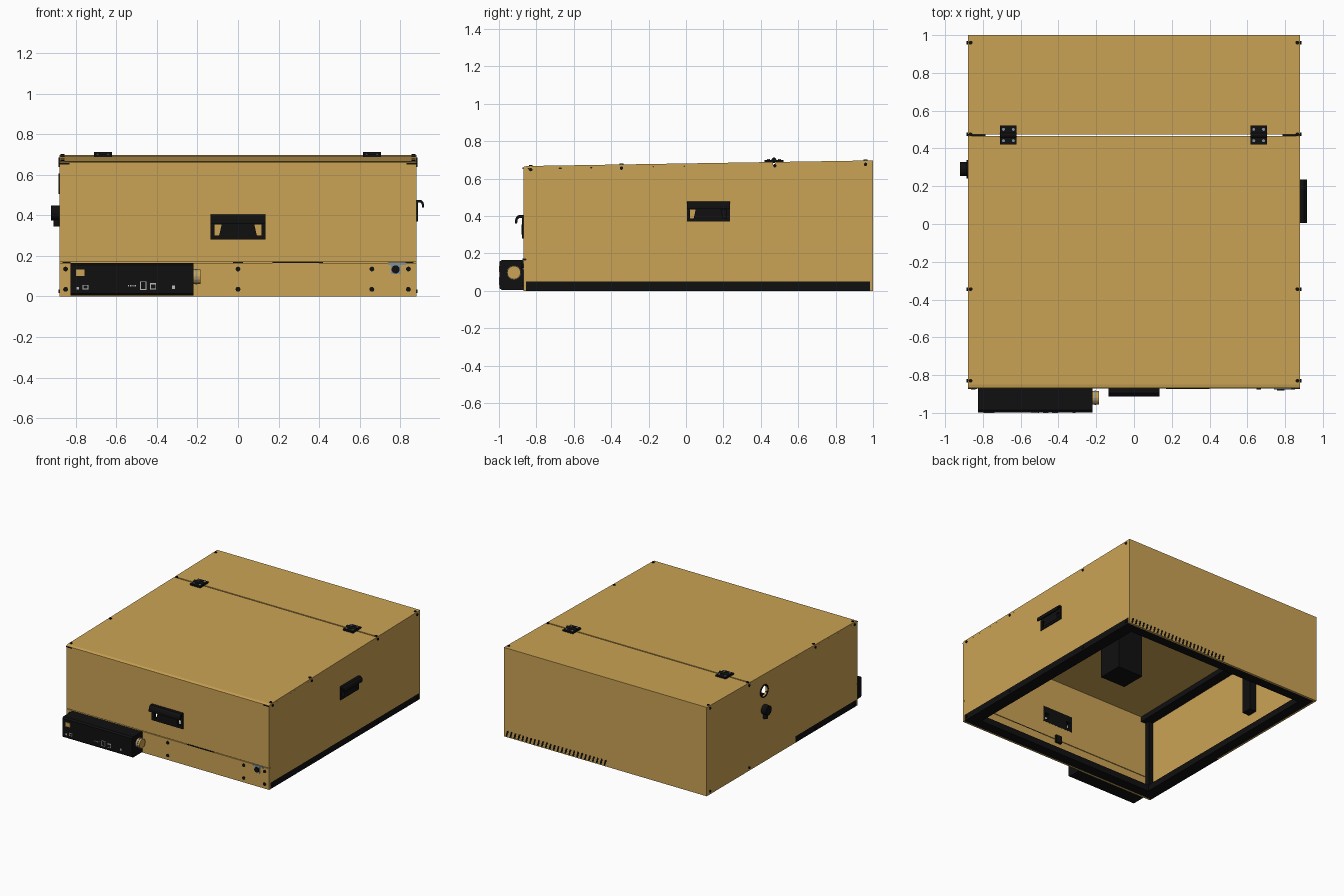
import bpy, bmesh, math
from mathutils import Matrix, Vector

cube = bpy.data.objects.get("Cube")
if cube:
    bpy.data.objects.remove(cube)


def material(name, r, g, b):
    m = bpy.data.materials.new(name)
    m.use_nodes = True
    m.diffuse_color = (r, g, b, 1)
    m.node_tree.nodes["Principled BSDF"].inputs["Base Color"].default_value = (r, g, b, 1)
    return m


WOOD = material("plywood tan", 0.6, 0.37, 0.09)
BLACK = material("black", 0.005, 0.005, 0.005)
STEEL = material("blue grey steel", 0.22, 0.29, 0.36)
LIGHT = material("light grey", 0.5, 0.5, 0.5)

W, FRONT, BACK, T = 0.88, -0.87, 1.0, 0.015


def top(y):
    return 0.667 + (y - FRONT) * 0.016


def add_prism(bm, pts, axis, a, b):
    """Extrude a flat outline along an axis; outline is in the other two axes."""
    def place(p, d):
        v = list(p)
        v.insert("xyz".index(axis), d)
        return bm.verts.new(v)
    lo, hi = [place(p, a) for p in pts], [place(p, b) for p in pts]
    bm.faces.new(lo)
    bm.faces.new(hi)
    for i in range(len(pts)):
        j = (i + 1) % len(pts)
        bm.faces.new((lo[i], lo[j], hi[j], hi[i]))


def add_box(bm, x0, x1, y0, y1, z0, z1):
    add_prism(bm, [(x0, y0), (x1, y0), (x1, y1), (x0, y1)], "z", z0, z1)


def add_cyl(bm, c, r, depth, axis, n=12):
    rot = {"x": Matrix.Rotation(math.pi / 2, 4, "Y"),
           "y": Matrix.Rotation(math.pi / 2, 4, "X"), "z": Matrix()}[axis]
    bmesh.ops.create_cone(bm, cap_ends=True, segments=n, radius1=r, radius2=r,
                          depth=depth, matrix=Matrix.Translation(c) @ rot)


def finish(bm, name, mat, matrix=None):
    if matrix:
        bm.transform(matrix)
    bmesh.ops.recalc_face_normals(bm, faces=bm.faces)
    me = bpy.data.meshes.new(name)
    bm.to_mesh(me)
    bm.free()
    me.materials.append(mat)
    ob = bpy.data.objects.new(name, me)
    bpy.context.collection.objects.link(ob)
    return ob


def boxes(name, mat, *dims):
    bm = bmesh.new()
    for d in dims:
        add_box(bm, *d)
    return finish(bm, name, mat)


def prism(name, mat, pts, axis, a, b):
    bm = bmesh.new()
    add_prism(bm, pts, axis, a, b)
    return finish(bm, name, mat)


def cylinders(name, mat, *args):
    bm = bmesh.new()
    for a in args:
        add_cyl(bm, *a)
    return finish(bm, name, mat)


def cut(ob, cutter):
    cutter.hide_render = True
    mod = ob.modifiers.new("opening", "BOOLEAN")
    mod.object = cutter
    mod.solver = "EXACT"
    bpy.context.view_layer.objects.active = ob
    bpy.ops.object.modifier_apply(modifier=mod.name)
    bpy.data.objects.remove(cutter)


# Side walls with sloping top edges
def side_wall(name, x):
    pts = [(FRONT + T, 0.05), (BACK - T, 0.05), (BACK - T, top(BACK) - T), (FRONT + T, top(FRONT) - T)]
    return prism(name, WOOD, pts, "x", x, x - math.copysign(T, x))


left_wall = side_wall("left_wall", W)
right_wall = side_wall("right_wall", -W)
boxes("right_wall_skirt", WOOD, (-W, -W + T, -0.1, BACK - T, 0, 0.05))
boxes("back_wall", WOOD, (-W, W, BACK - T, BACK, 0, top(BACK) - T))
boxes("lower_front_panel", WOOD, (-W, W, FRONT, FRONT + T, 0, 0.165))
lid_front = boxes("lid_front_panel", WOOD, (-W, W, FRONT, FRONT + T, 0.17, top(FRONT) - T))
boxes("front_seam", BLACK, (0.17, 0.4, FRONT - 0.003, FRONT + T, 0.164, 0.172))

# Top: fixed rear panel and hinged lid with a softened front edge
prism("rear_top_panel", WOOD, [(0.475, top(0.475) - T), (BACK, top(BACK) - T),
      (BACK, top(BACK)), (0.475, top(0.475))], "x", -W, W)
prism("lid_top_panel", WOOD, [(FRONT, top(FRONT) - T), (0.465, top(0.465) - T), (0.465, top(0.465)),
      (FRONT + 0.02, top(FRONT)), (FRONT + 0.006, top(FRONT) - 0.003), (FRONT, top(FRONT) - 0.008)], "x", -W, W)

# Hand holes and vent hole through the walls
cut(lid_front, boxes("front_hand_hole", BLACK, (-0.118, 0.118, -0.95, -0.8, 0.298, 0.358)))
cut(left_wall, boxes("side_hand_hole", BLACK, (0.8, 0.95, 0.02, 0.22, 0.385, 0.437)))
cut(right_wall, cylinders("vent_cutter", BLACK, ((-W, 0.29, 0.555), 0.042, 0.2, "x", 32)))


# Recessed grip handles
def handle(name, matrix):
    bm = bmesh.new()
    for x0, x1, z0, z1 in ((-0.135, 0.135, 0.075, 0.125), (-0.135, 0.135, 0, 0.02),
                           (-0.135, -0.115, 0.02, 0.075), (0.115, 0.135, 0.02, 0.075)):
        add_box(bm, x0, x1, -0.008, 0.016, z0, z1)
    add_prism(bm, [(-0.093, 0.02), (0.093, 0.02), (0.08, 0.075), (-0.08, 0.075)], "y", -0.01, 0.016)
    add_prism(bm, [(0, 0.125), (-0.025, 0.125), (-0.038, 0.115), (-0.043, 0.1), (-0.043, 0.08),
                   (-0.033, 0.08), (-0.03, 0.1), (-0.02, 0.11), (0, 0.11)], "x", -0.135, 0.135)
    finish(bm, name, BLACK, matrix)


handle("front_handle", Matrix.Translation((0, FRONT, 0.28)))
handle("side_handle", Matrix.Translation((W, 0.12, 0.37)) @ Matrix.Rotation(math.pi / 2, 4, "Z")
       @ Matrix.Scale(0.85, 4))

# Bottom frame, corner posts and upper rails
F = 0.08
xi, yf, yb = W - T, FRONT + T, BACK - T
boxes("bottom_frame", BLACK, (xi - F, W, yf, yb, 0, 0.05), (-xi, F - xi, yf, yb, 0, 0.05),
      (F - xi, xi - F, yf, yf + F, 0, 0.05), (F - xi, xi - F, yb - F, yb, 0, 0.05))
boxes("right_skirt_strip", BLACK, (-W, -xi, yf, -0.1, 0, 0.05))
bm = bmesh.new()
for s in (-1, 1):
    a, b = sorted((s * xi, s * (xi - 0.04)))
    for y0 in (yf, yb - 0.04):
        add_box(bm, a, b, y0, y0 + 0.04, 0.05, top(FRONT) - 0.03)
    add_prism(bm, [(y, top(y) - d) for y, d in ((yf, 0.055), (yb, 0.055), (yb, T), (yf, T))],
              "x", s * xi, s * (xi - F))
finish(bm, "posts_and_rails", BLACK)

# Slanted vent slots along the rear foot
bm = bmesh.new()
for i in range(26):
    x = 0.85 - i * 0.034
    add_prism(bm, [(x, 0.006), (x + 0.014, 0.006), (x + 0.002, 0.05), (x - 0.012, 0.05)],
              "y", BACK - 0.002, BACK + 0.001)
finish(bm, "rear_vent_slots", BLACK)

# Hinges
for name, x in (("right_hinge", -0.665), ("left_hinge", 0.66)):
    z = top(0.47)
    boxes(name, BLACK, (x - 0.044, x + 0.044, 0.42, 0.466, z - 0.002, z + 0.012),
          (x - 0.044, x + 0.044, 0.474, 0.522, z - 0.002, z + 0.012))
    cylinders(name + "_knuckle", BLACK, ((x, 0.47, z + 0.011), 0.013, 0.088, "x"))
    cylinders(name + "_screws", STEEL, *[((x + dx, 0.471 + dy, z + 0.012), 0.008, 0.006, "z")
                                       for dx in (-0.026, 0.026) for dy in (-0.03, 0.03)])

# Fasteners
cylinders("front_screws", BLACK, *[((x, FRONT, z), 0.012, 0.01, "y")
                                 for x in (-0.85, 0, 0.66, 0.84) for z in (0.035, 0.135)])
rows = (-0.83, -0.345, 0.475, 0.96)
cylinders("top_screws", BLACK, *[((s * 0.865, y, top(y)), 0.01, 0.01, "z") for s in (-1, 1) for y in rows])
cylinders("side_screws", BLACK, *[((s * W, y, z), 0.009, 0.012, "x") for s in (-1, 1) for y in rows
                                for z in (0.025, top(y) - 0.02)])
boxes("lid_corner_marks", BLACK, *[(min(s * 0.83, s * W), max(s * 0.83, s * W), FRONT - 0.003, FRONT,
                                   0.65, 0.658) for s in (-1, 1)])

# Key lock
boxes("lock_plate", STEEL, (0.74, 0.83, FRONT - 0.005, FRONT, 0.155, 0.168),
      (0.755, 0.8, FRONT - 0.005, FRONT, 0.11, 0.155))
cylinders("lock_barrel", BLACK, ((0.777, FRONT - 0.004, 0.133), 0.02, 0.014, "y", 16))

# Control box with ports
prism("control_box", BLACK, [(FRONT, 0.004), (-0.985, 0.004), (-0.997, 0.014), (-0.997, 0.155),
      (-0.985, 0.165), (FRONT, 0.165)], "x", -0.825, -0.22)


def ports(name, mat, *rects):
    boxes(name, mat, *[(x - w, x + w, -1, -0.996, z - h, z + h) for x, z, w, h in rects])


ports("switch_plate", WOOD, (-0.777, 0.117, 0.021, 0.016))
ports("port_plates", LIGHT, (-0.752, 0.046, 0.014, 0.011), (-0.467, 0.053, 0.015, 0.021),
      (-0.418, 0.05, 0.015, 0.016), (-0.79, 0.04, 0.007, 0.007), (-0.318, 0.045, 0.007, 0.008),
      *[(-0.54 + i * 0.011, 0.053, 0.003, 0.003) for i in range(4)])
boxes("port_openings", BLACK, *[(x - w, x + w, -1.001, -0.999, z - h, z + h) for x, z, w, h in
      ((-0.752, 0.046, 0.01, 0.007), (-0.467, 0.053, 0.011, 0.017), (-0.418, 0.048, 0.011, 0.01))])
cylinders("box_gland", WOOD, ((-0.205, -0.92, 0.097), 0.036, 0.04, "x", 16))
cylinders("box_gland_ring", STEEL, ((-0.205, -0.92, 0.097), 0.039, 0.008, "x", 16))

# Vent rim and cable elbow on the right wall
bm = bmesh.new()
ring = [[bm.verts.new((x, 0.29 + r * math.cos(t), 0.555 + r * math.sin(t)))
         for x, r in ((-W - 0.006, 0.042), (-W - 0.006, 0.05), (-W, 0.05), (-W + T, 0.042))]
        for t in [i * math.tau / 32 for i in range(32)]]
for i in range(32):
    p, q = ring[i], ring[(i + 1) % 32]
    for k in range(4):
        bm.faces.new((p[k], q[k], q[(k + 1) % 4], p[(k + 1) % 4]))
finish(bm, "vent_rim", BLACK)
cylinders("cable_elbow", BLACK, ((-0.9, 0.29, 0.412), 0.037, 0.042, "x", 20),
          ((-0.892, 0.29, 0.375), 0.018, 0.06, "z", 12))

# Interior: fume duct, cross rod, its bracket and the lid catch
boxes("inner_duct", BLACK, (0.2, 0.42, 0.13, 0.33, 0.1, 0.5))
cylinders("cross_rod", STEEL, ((-0.25, 0.32, 0.48), 0.014, 1.2, "x"))
boxes("rod_bracket", BLACK, (-xi, -xi + 0.06, 0.26, 0.34, 0.2, 0.52))
boxes("lid_catch", BLACK, (-0.025, 0.025, FRONT + T, FRONT + 0.03, 0.14, 0.2))
